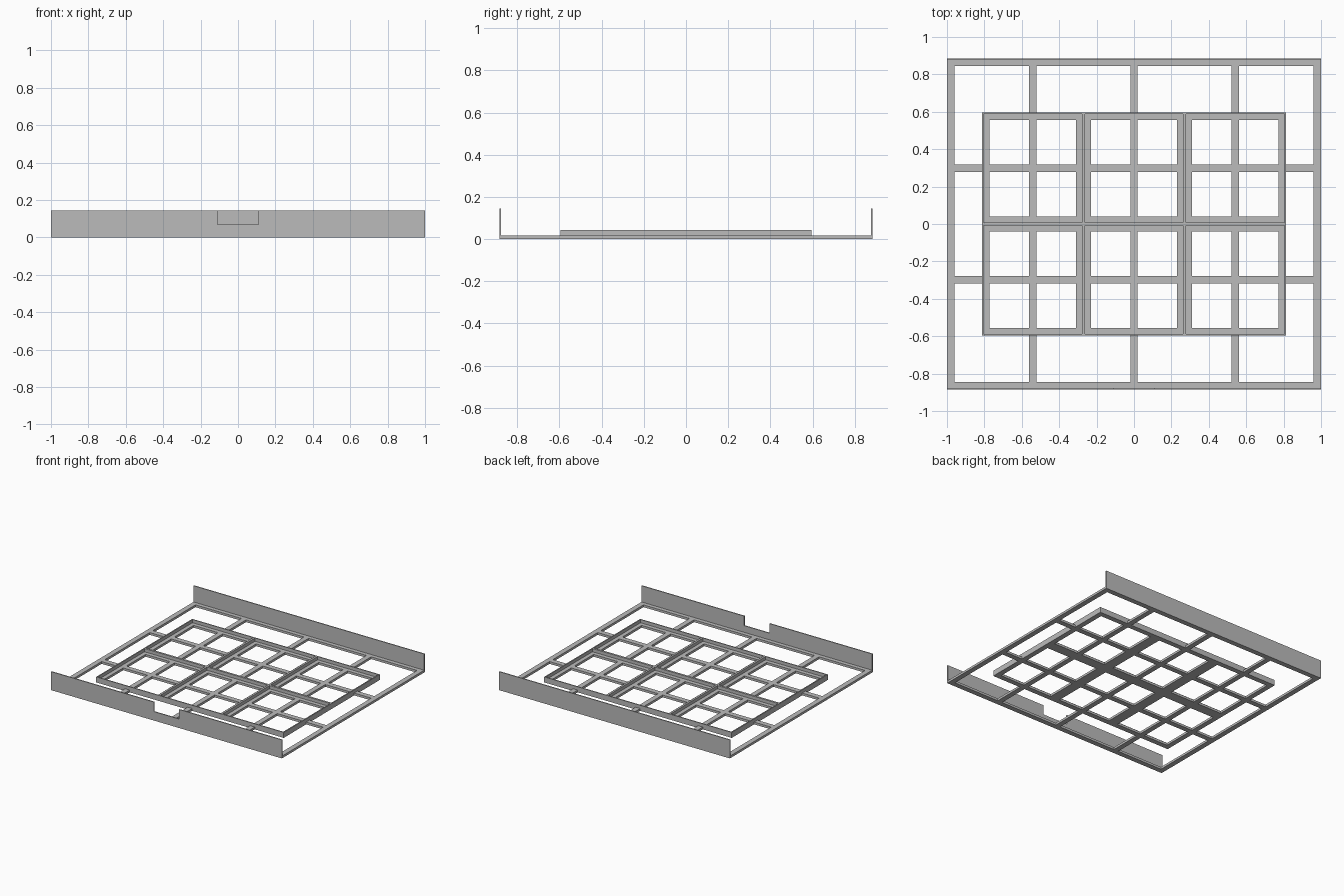
import bpy
import bmesh

default = bpy.data.objects.get("Cube")
if default:
    bpy.data.objects.remove(default, do_unlink=True)

grey = bpy.data.materials.new("plain grey")
grey.use_nodes = True
colour = (0.5, 0.5, 0.5, 1)
grey.diffuse_color = colour
grey.node_tree.nodes["Principled BSDF"].inputs["Base Color"].default_value = colour

X, Y = 1.0, 0.885      # half size of the base
BAR, FLOOR = 0.04, 0.018
WALL, TOP = 0.008, 0.145
RIM_TOP = 0.043
PITCH_X, PITCH_Y = 0.542, 0.595


def extruded(name, bm, z0, z1):
    """Turn flat faces at z0 into a solid reaching z1."""
    bmesh.ops.remove_doubles(bm, verts=bm.verts, dist=0.0001)
    result = bmesh.ops.extrude_face_region(bm, geom=bm.faces[:], use_keep_orig=True)
    for item in result["geom"]:
        if isinstance(item, bmesh.types.BMVert):
            item.co.z = z1
    bmesh.ops.recalc_face_normals(bm, faces=bm.faces)
    mesh = bpy.data.meshes.new(name)
    bm.to_mesh(mesh)
    bm.free()
    mesh.materials.append(grey)
    obj = bpy.data.objects.new(name, mesh)
    bpy.context.collection.objects.link(obj)
    return obj


def lattice(name, xs, ys, z0, z1):
    """Flat lattice of bars; xs and ys list the (low, high) span of every bar."""
    bm = bmesh.new()
    gx = sorted(v for span in xs for v in span)
    gy = sorted(v for span in ys for v in span)
    for i in range(len(gx) - 1):
        for j in range(len(gy) - 1):
            if i % 2 and j % 2:     # odd cells in both directions are openings
                continue
            corners = [(gx[i], gy[j]), (gx[i + 1], gy[j]),
                       (gx[i + 1], gy[j + 1]), (gx[i], gy[j + 1])]
            bm.faces.new([bm.verts.new((x, y, z0)) for x, y in corners])
    return extruded(name, bm, z0, z1)


def frame(name, cx, cy, width, depth, border, z0, z1):
    """Rectangular ring."""
    x0, x1, y0, y1 = cx - width / 2, cx + width / 2, cy - depth / 2, cy + depth / 2
    return lattice(name, [(x0, x0 + border), (x1 - border, x1)],
                   [(y0, y0 + border), (y1 - border, y1)], z0, z1)


def centred(c):
    return (c - BAR / 2, c + BAR / 2)


# Base lattice with outer border and cross bars
lattice("base_lattice",
        [(-X, -X + BAR)] + [centred(i * PITCH_X) for i in (-1, 0, 1)] + [(X - BAR, X)],
        [(-Y, -Y + BAR)] + [centred(j * PITCH_Y / 2) for j in (-1, 1)] + [(Y - BAR, Y)],
        0, FLOOR)

# Six open trays: floor flange and thin upright rim
for row, cy in (("front", -PITCH_Y / 2), ("back", PITCH_Y / 2)):
    for col, cx in (("right", -PITCH_X), ("middle", 0), ("left", PITCH_X)):
        frame(f"{row}_{col}_tray_floor", cx, cy, PITCH_X, PITCH_Y, BAR, 0, FLOOR)
        frame(f"{row}_{col}_tray_rim", cx, cy, PITCH_X, PITCH_Y, WALL, 0, RIM_TOP)


# Upright end walls, the front one notched
def end_wall(name, y, outline):
    bm = bmesh.new()
    bm.faces.new([bm.verts.new((x, z, 0)) for x, z in outline])
    obj = extruded(name, bm, 0, WALL)
    for v in obj.data.vertices:
        x, z, depth = v.co
        v.co = (x, y + depth, z)
    obj.data.flip_normals()
    return obj


NOTCH, NOTCH_Z = 0.11, 0.07
end_wall("back_wall", Y - WALL, [(-X, 0), (X, 0), (X, TOP), (-X, TOP)])
end_wall("front_wall", -Y, [(-X, 0), (X, 0), (X, TOP), (NOTCH, TOP), (NOTCH, NOTCH_Z),
                            (-NOTCH, NOTCH_Z), (-NOTCH, TOP), (-X, TOP)])
